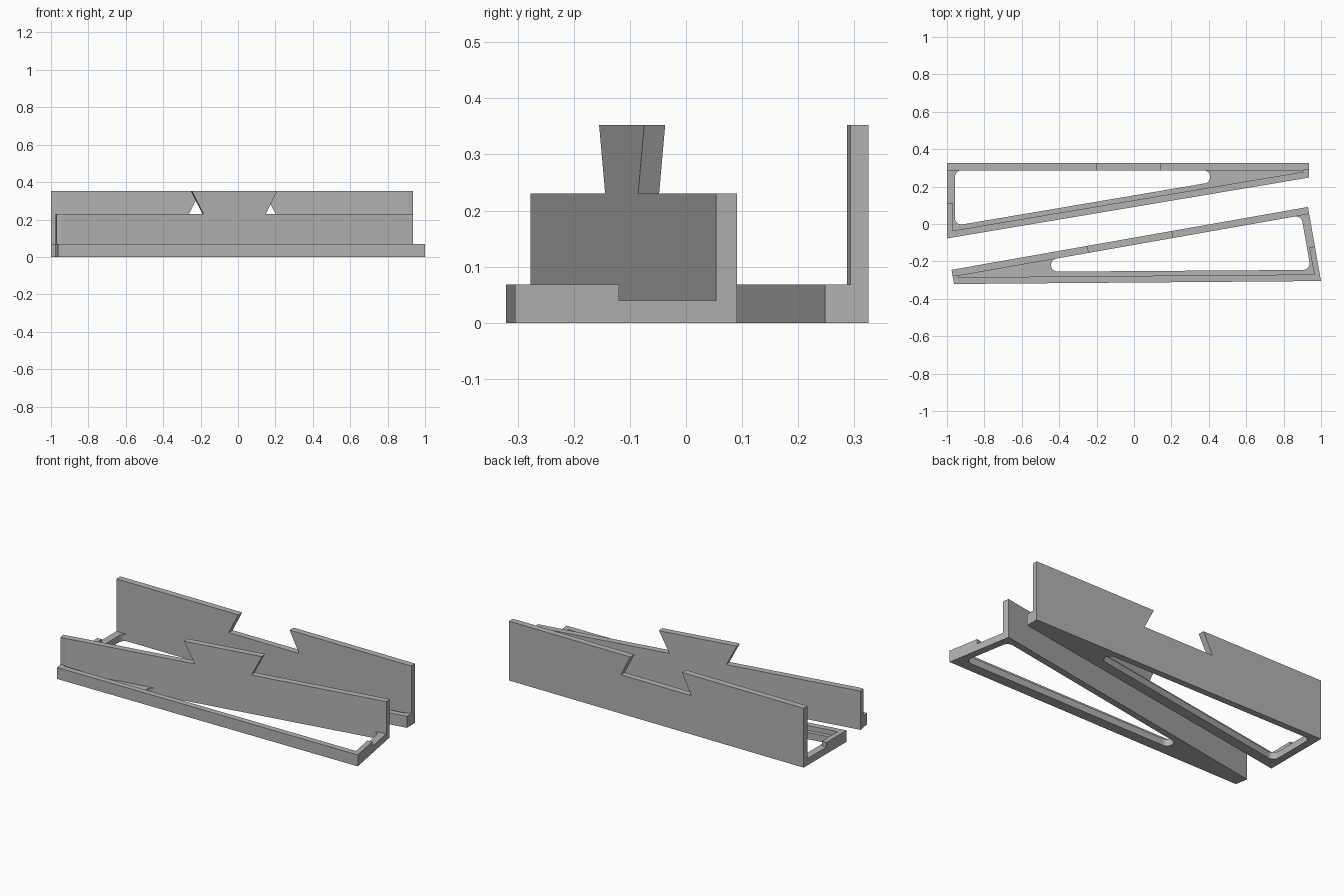
import bpy, bmesh, math
from mathutils import Vector

if "Cube" in bpy.data.objects:
    bpy.data.objects.remove(bpy.data.objects["Cube"])

BASE, LEDGE, WALL, TOP = 0.068, 0.04, 0.23, 0.352
T = 0.038                      # wall thickness
LENGTH, WIDE, NARROW = 1.935, 0.402, 0.077
TILT = math.radians(10)

grey = bpy.data.materials.new("plain_grey")
grey.diffuse_color = (0.45, 0.45, 0.45, 1)
grey.use_nodes = True
grey.node_tree.nodes["Principled BSDF"].inputs["Base Color"].default_value = grey.diffuse_color


# Local frame: x along the wall from the wide end, d away from the wall's outer face
def place_back(x, d, z):
    return (-1 + x, 0.325 - d, z)


def place_front(x, d, z):
    c, s = math.cos(TILT), math.sin(TILT)
    return (0.93 - x * c + d * s, 0.091 - x * s - d * c, z)


def prism(name, pts, lo, hi, place, upright=False):
    """Extrude a plan profile (x, d) over z, or an upright profile (x, z) over d."""
    bm = bmesh.new()
    rings = []
    for h in (lo, hi):
        rings.append([bm.verts.new(place(a, h, b) if upright else place(a, b, h))
                      for a, b in pts])
    bm.faces.new(rings[0])
    bm.faces.new(rings[1])
    n = len(pts)
    for i in range(n):
        j = (i + 1) % n
        bm.faces.new((rings[0][i], rings[0][j], rings[1][j], rings[1][i]))
    bmesh.ops.recalc_face_normals(bm, faces=bm.faces)
    mesh = bpy.data.meshes.new(name)
    bm.to_mesh(mesh)
    bm.free()
    mesh.materials.append(grey)
    obj = bpy.data.objects.new(name, mesh)
    bpy.context.collection.objects.link(obj)
    return obj


def rounded(pts, r, steps=6):
    """Round every corner of a convex polygon."""
    out = []
    pts = [Vector(p) for p in pts]
    for i, p in enumerate(pts):
        u = (pts[i - 1] - p).normalized()
        v = (pts[(i + 1) % len(pts)] - p).normalized()
        half = u.angle(v) / 2
        centre = p + (u + v).normalized() * r / math.sin(half)
        a = p + u * r / math.tan(half) - centre
        b = p + v * r / math.tan(half) - centre
        ang = a.angle(b)
        for k in range(steps + 1):
            t = k / steps
            q = (a * math.sin((1 - t) * ang) + b * math.sin(t * ang)) / math.sin(ang)
            out.append(tuple(centre + q))
    return out


def cut(obj, cutter):
    mod = obj.modifiers.new("cut", 'BOOLEAN')
    mod.operation = 'DIFFERENCE'
    mod.solver = 'EXACT'
    mod.object = cutter
    bpy.context.view_layer.objects.active = obj
    bpy.ops.object.modifier_apply(modifier=mod.name)
    bpy.data.objects.remove(cutter)


def bracket(name, place, joint_cuts):
    # Full-height wedge block
    body = prism(name, [(0, 0), (LENGTH, 0), (LENGTH, NARROW), (0, WIDE)], 0, TOP, place)
    # Clear everything above the base except the wall, whose narrow end is bevelled
    cut(body, prism("clear", [(-0.1, T), (1.905, T), (2.0, 0.019), (2.0, 0.6), (-0.1, 0.6)],
                    BASE, 0.5, place))
    # Recessed ledge inside the rim, open at the wide end beside the wall
    cut(body, prism("recess", [(-0.1, T), (1.905, T), (1.905, 0.046), (0.03, 0.361),
                               (0.03, 0.214), (-0.1, 0.214)], LEDGE, 0.2, place))
    # Rounded window through the base
    window = [(0.043, T), (1.407, T), (1.407, 0.103), (0.043, 0.334)]
    cut(body, prism("window", rounded(window, 0.034), -0.1, 0.2, place))
    # Dovetail socket or tab in the wall
    for pts in joint_cuts:
        cut(body, prism("joint", pts, -0.1, 0.3, place, upright=True))
    return body


k = 0.062 / (TOP - WALL)       # dovetail slope
HIGH = 0.45
lean = k * (HIGH - WALL)

# Back bracket: dovetail socket, narrow at the top
bracket("back_bracket", place_back,
        [[(0.738, WALL), (1.2, WALL), (1.2 - lean, HIGH), (0.738 + lean, HIGH)]])

# Front bracket: low wall with a matching dovetail tab, wide at the top
bracket("front_bracket", place_front,
        [[(-0.2, WALL), (0.8, WALL), (0.8 - lean, HIGH), (-0.2, HIGH)],
         [(1.138, WALL), (2.2, WALL), (2.2, HIGH), (1.138 + lean, HIGH)]])
